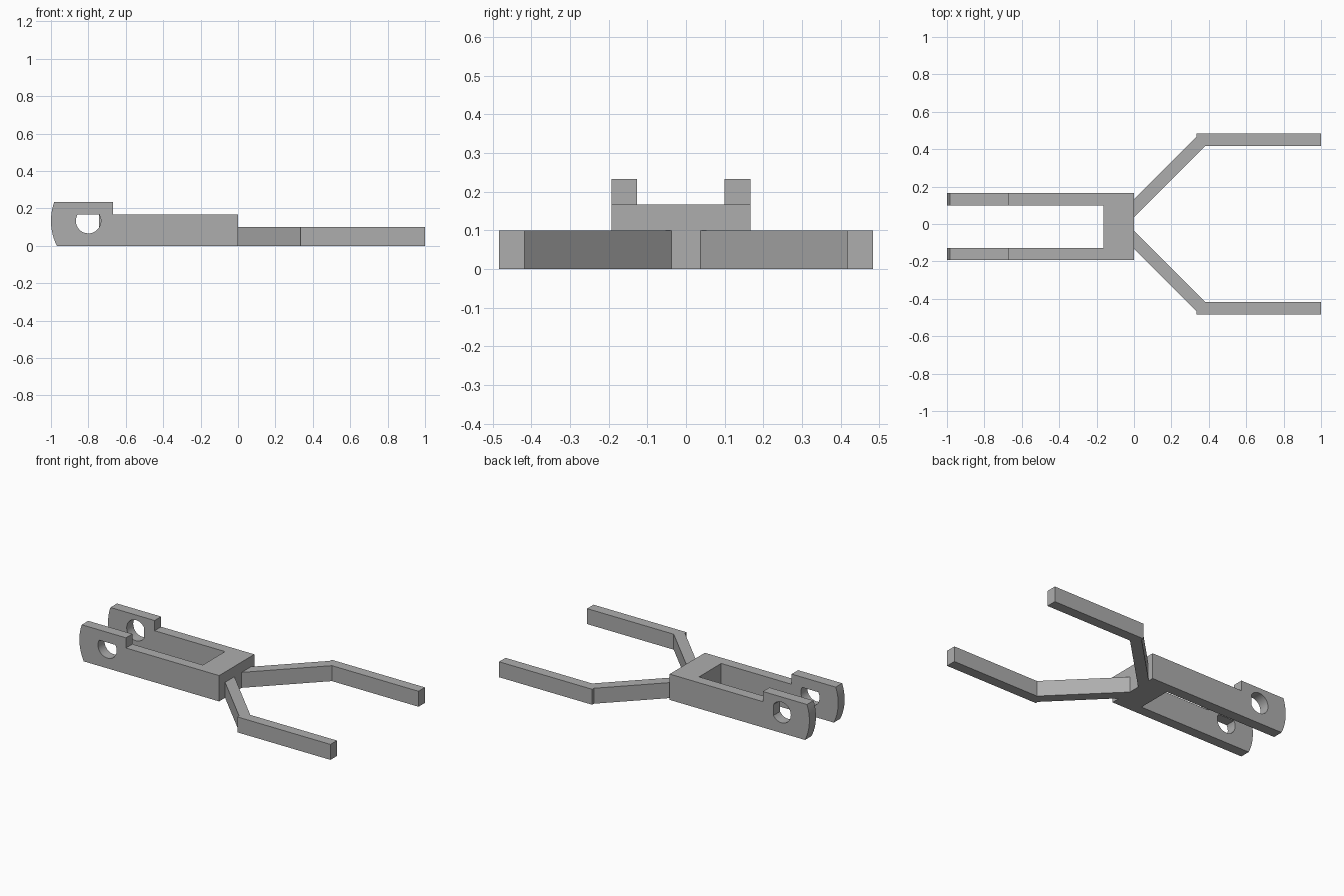
import bpy
import bmesh
import math
from mathutils import Vector

cube = bpy.data.objects.get("Cube")
if cube:
    bpy.data.objects.remove(cube, do_unlink=True)

grey = bpy.data.materials.new("plain grey")
grey.use_nodes = True
COLOUR = (0.42, 0.42, 0.42, 1)
grey.diffuse_color = COLOUR
grey.node_tree.nodes["Principled BSDF"].inputs["Base Color"].default_value = COLOUR


def extrude(name, points, offset):
    """Closed prism: a flat outline pushed along an offset."""
    bm = bmesh.new()
    face = bm.faces.new([bm.verts.new(p) for p in points])
    top = bmesh.ops.extrude_face_region(bm, geom=[face])["geom"]
    bmesh.ops.translate(bm, vec=Vector(offset),
                        verts=[v for v in top if isinstance(v, bmesh.types.BMVert)])
    bmesh.ops.recalc_face_normals(bm, faces=bm.faces)
    mesh = bpy.data.meshes.new(name)
    bm.to_mesh(mesh)
    bm.free()
    mesh.materials.append(grey)
    obj = bpy.data.objects.new(name, mesh)
    bpy.context.collection.objects.link(obj)
    return obj


def activate(obj):
    bpy.ops.object.select_all(action="DESELECT")
    obj.select_set(True)
    bpy.context.view_layer.objects.active = obj


def cut(target, cutter):
    cutter.hide_render = True
    mod = target.modifiers.new("cut", "BOOLEAN")
    mod.operation = "DIFFERENCE"
    mod.solver = "EXACT"
    mod.object = cutter
    activate(target)
    bpy.ops.object.modifier_apply(modifier=mod.name)
    bpy.data.objects.remove(cutter, do_unlink=True)


def pin_hole(name, y, max_x, max_z):
    """Round pin hole through one cheek, flattened at a limit in x or z."""
    r, cx, cz = 0.067, -0.8, 0.133
    limits = []
    for value, centre, is_z in ((max_x, cx, False), (max_z, cz, True)):
        if value < centre + r:
            a = math.acos((value - centre) / r)
            mid = math.pi / 2 if is_z else 0
            limits = [mid + a, mid - a + 2 * math.pi]
    start, end = limits
    points = []
    for i in range(25):
        a = start + (end - start) * i / 24
        points.append((cx + r * math.cos(a), y, cz + r * math.sin(a)))
    return extrude(name, points, (0, 0.12, 0))


# Clevis body: side outline with a bowed end and raised cheeks
LOW, HIGH = -0.193, 0.167
outline = [(0, 0), (0, 0.167), (-0.667, 0.167), (-0.667, 0.233)]
for i in range(13):
    z = 0.233 * (1 - i / 12)
    outline.append((-0.7 - math.sqrt(0.09 - (z - 0.133) ** 2), z))
body = extrude("clevis_body", [(x, LOW, z) for x, z in outline], (0, HIGH - LOW, 0))

# Open slot between the two cheeks
slot = [(-1.2, -0.127), (-0.163, -0.127), (-0.163, 0.1), (-1.2, 0.1)]
cut(body, extrude("slot_cutter", [(x, y, -0.1) for x, y in slot], (0, 0, 0.5)))

# Pin holes: flat top in the front cheek, flat inner side in the back cheek
cut(body, pin_hole("front_hole_cutter", -0.22, 1, 0.167))
cut(body, pin_hole("back_hole_cutter", 0.08, -0.743, 1))
activate(body)
bpy.ops.object.shade_smooth_by_angle(angle=math.radians(30))

# Two bent prongs, mirrored front to back
prong = [(0, 0.037), (0.38, 0.417), (1, 0.417), (1, 0.483),
         (0.333, 0.483), (0.333, 0.465), (0, 0.132)]
for name, side in (("front_prong", -1), ("back_prong", 1)):
    extrude(name, [(x, side * y, 0) for x, y in prong], (0, 0, 0.1))
